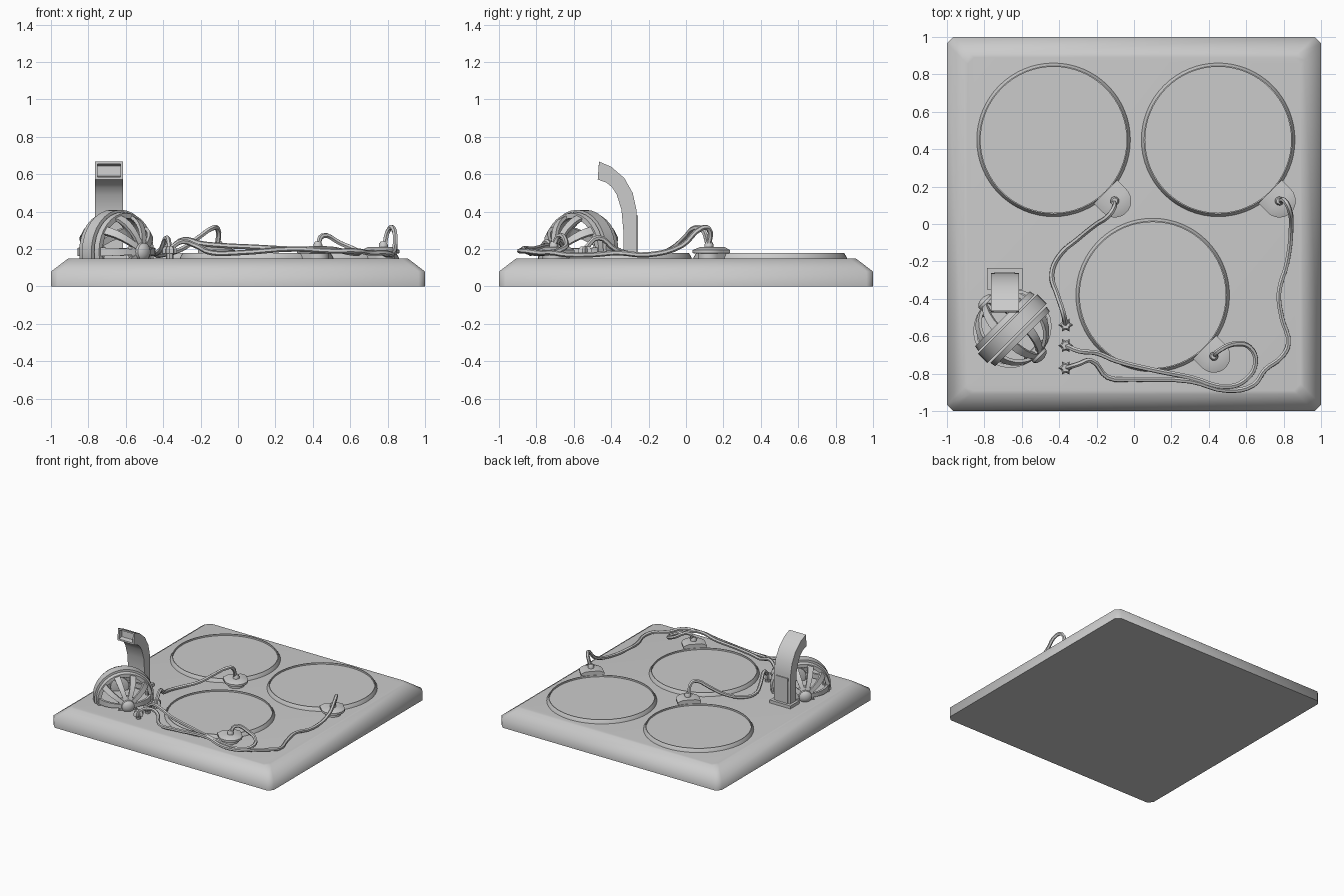
import bpy, bmesh
from math import sin, cos, pi, radians, tau
from mathutils import Matrix, Vector

if "Cube" in bpy.data.objects:
    bpy.data.objects.remove(bpy.data.objects["Cube"])

GREY = bpy.data.materials.new("plain grey")
GREY.use_nodes = True
colour = (0.6, 0.6, 0.6, 1)
GREY.diffuse_color = colour
GREY.node_tree.nodes["Principled BSDF"].inputs["Base Color"].default_value = colour


def loft(bm, sections, caps=True, wrap=False):
    """Skin a row of equal-length closed sections."""
    rings = [[bm.verts.new(p) for p in s] for s in sections]
    pairs = list(zip(rings, rings[1:]))
    if wrap:
        pairs.append((rings[-1], rings[0]))
    for a, b in pairs:
        for i in range(len(a)):
            j = (i + 1) % len(a)
            bm.faces.new((a[i], a[j], b[j], b[i]))
    if caps and not wrap:
        bm.faces.new(rings[0][::-1])
        bm.faces.new(rings[-1])


def circle(r, z, n, teeth=0.0):
    """Ring of points, optionally with alternating teeth."""
    return [((r - teeth * (i % 2)) * cos(tau * i / n),
             (r - teeth * (i % 2)) * sin(tau * i / n), z) for i in range(n)]


def lathe(bm, profile, n, wrap=False):
    loft(bm, [circle(r, z, n) for r, z in profile], wrap=wrap)


def finish(name, bm, matrix=None, clip=None, angle=35):
    if matrix:
        bm.transform(matrix)
    if clip is not None:
        bmesh.ops.bisect_plane(bm, geom=bm.verts[:] + bm.edges[:] + bm.faces[:],
                               plane_co=(0, 0, clip), plane_no=(0, 0, 1), clear_inner=True)
    bmesh.ops.recalc_face_normals(bm, faces=bm.faces[:])
    mesh = bpy.data.meshes.new(name)
    bm.to_mesh(mesh)
    bm.free()
    obj = bpy.data.objects.new(name, mesh)
    bpy.context.collection.objects.link(obj)
    mesh.materials.append(GREY)
    smooth(obj, angle)
    return obj


def smooth(obj, angle):
    bpy.ops.object.select_all(action="DESELECT")
    obj.select_set(True)
    bpy.context.view_layer.objects.active = obj
    bpy.ops.object.shade_smooth_by_angle(angle=radians(angle))


# Base slab with sloping upper border and clipped corners
def slab_ring(s, z, c=0.035):
    return [(s, c - s, z), (s, s - c, z), (s - c, s, z), (c - s, s, z),
            (-s, s - c, z), (-s, c - s, z), (c - s, -s, z), (s - c, -s, z)]


BASE = 0.15
bm = bmesh.new()
loft(bm, [slab_ring(1, 0), slab_ring(1, 0.08), slab_ring(0.91, BASE - 0.002),
          slab_ring(0.89, BASE)])
finish("base_slab", bm, angle=60)

# Three shallow round pads, each with a socket tab on its front left side
PADS = {"back_right": (-0.43, 0.45), "back_left": (0.45, 0.45), "front": (0.1, -0.38)}
for place, (x, y) in PADS.items():
    bm = bmesh.new()
    lathe(bm, [(0.412, BASE - 0.01), (0.41, 0.155), (0.396, 0.178),
               (0.39, 0.178), (0.39, 0.165)], 64)
    finish(place + "_pad", bm, Matrix.Translation((x, y, 0)))

    # Rounded tab: half disc stretched back to the pad rim
    def tab(r, z):
        arc = [(r * cos(a), r * sin(a), z) for a in (pi * i / 14 - pi / 2 for i in range(15))]
        return [(-0.07, -r, z)] + arc + [(-0.07, r, z)]

    bm = bmesh.new()
    loft(bm, [tab(0.06, BASE - 0.01), tab(0.06, 0.175), tab(0.088, 0.178),
              tab(0.088, 0.195), tab(0.05, 0.21)])
    lathe(bm, [(0.024, 0.2), (0.024, 0.225), (0.016, 0.24)], 10)
    spot = Matrix.Translation((x + 0.327, y - 0.327, 0)) @ Matrix.Rotation(-pi / 4, 4, "Z")
    finish(place + "_socket", bm, spot)

# Cables running from the sockets to the plugs
CABLES = {
    "back_right": [(-.11, .12, .21), (-.11, .08, .31), (-.14, .04, .31), (-.2, 0, .27),
                   (-.3, -.08, .2), (-.4, -.17, .17), (-.44, -.27, .17), (-.41, -.38, .2),
                   (-.38, -.47, .26), (-.365, -.54, .2)],
    "back_left": [(.78, .12, .21), (.81, .12, .31), (.83, .08, .31), (.84, -.02, .22),
                  (.82, -.2, .17), (.775, -.37, .18), (.79, -.5, .17), (.825, -.64, .17),
                  (.79, -.71, .18), (.7, -.78, .18), (.64, -.86, .19), (.5, -.89, .19),
                  (.3, -.84, .2), (0, -.83, .18), (-.14, -.82, .18), (-.23, -.73, .22),
                  (-.3, -.75, .24), (-.365, -.77, .2)],
    "front": [(.43, -.71, .21), (.45, -.68, .27), (.55, -.64, .23), (.62, -.66, .2),
              (.65, -.74, .18), (.6, -.83, .18), (.5, -.87, .2), (.3, -.82, .2),
              (.1, -.78, .21), (-.1, -.73, .22), (-.2, -.69, .23), (-.29, -.68, .25),
              (-.365, -.65, .2)],
}
for place, path in CABLES.items():
    curve = bpy.data.curves.new(place + "_cable", "CURVE")
    curve.dimensions = "3D"
    curve.bevel_depth = 0.014
    curve.bevel_resolution = 1
    curve.resolution_u = 4
    curve.use_fill_caps = True
    line = curve.splines.new("BEZIER")
    line.bezier_points.add(len(path) - 1)
    for point, co in zip(line.bezier_points, path):
        point.co = co
        point.handle_left_type = point.handle_right_type = "AUTO"
    curve.materials.append(GREY)
    cable = bpy.data.objects.new(place + "_cable", curve)
    bpy.context.collection.objects.link(cable)
    bpy.ops.object.select_all(action="DESELECT")
    cable.select_set(True)
    bpy.context.view_layer.objects.active = cable
    bpy.ops.object.convert(target="MESH")
    smooth(cable, 50)

    # Toothed plug at the cable's end
    bm = bmesh.new()
    lathe(bm, [(0.02, BASE - 0.01), (0.02, 0.18)], 8)
    loft(bm, [circle(0.04, 0.175, 12, 0.015), circle(0.04, 0.2, 12, 0.015),
              circle(0.024, 0.215, 12, 0.006)])
    finish(place + "_plug", bm, Matrix.Translation((path[-1][0], path[-1][1], 0)))

# Round caged generator lying on a diagonal axle, sunk into the base
TURN = (Matrix.Translation((-0.65, -0.56, 0.185)) @ Matrix.Rotation(-pi / 4, 4, "Z")
        @ Matrix.Rotation(pi / 2, 4, "Y"))
CLIP = 0.1
bm = bmesh.new()
lathe(bm, [(0.19, -0.035), (0.225, -0.035), (0.225, 0.035), (0.19, 0.035)], 32, wrap=True)
finish("generator_band", bm, TURN, CLIP)
for side, name in ((1, "front"), (-1, "back")):
    mirror = TURN @ Matrix.Diagonal((1, 1, side, 1))
    bm = bmesh.new()
    lathe(bm, [(0.18, 0.045), (0.213, 0.045), (0.207, 0.075), (0.18, 0.075)], 32, wrap=True)
    finish(name + "_cage_ring", bm, mirror, CLIP)

    # Curved cage ribs
    bm = bmesh.new()
    for k in range(10):
        spin = Matrix.Rotation(tau * (k + 0.5) / 10, 3, "Z")
        rib = []
        for step in range(6):
            t = radians(12 + 13 * step)
            w = 0.012 + 0.055 * cos(t) * 0.2
            outer, inner = [Vector((r * cos(t), 0, 0.03 + (r - 0.035) * sin(t)))
                            for r in (0.205, 0.187)]
            across = Vector((0, w, 0))
            rib.append([spin @ p for p in (outer - across, outer + across,
                                           inner + across, inner - across)])
        loft(bm, rib)
    finish(name + "_cage_ribs", bm, mirror, CLIP)

    # Hub with collar and domed cap
    bm = bmesh.new()
    lathe(bm, [(0.05, 0.15), (0.07, 0.155), (0.07, 0.185), (0.05, 0.19), (0.048, 0.21),
               (0.036, 0.222), (0.015, 0.23)], 16)
    finish(name + "_hub", bm, mirror, CLIP)

# Rectangular chute that bends over towards the front, with a recessed mouth
OUTER = [(-.262, .15), (-.262, .3), (-.265, .41), (-.285, .5), (-.33, .58), (-.4, .64), (-.465, .668)]
INNER = [(-.335, .15), (-.335, .3), (-.345, .41), (-.37, .49), (-.395, .53), (-.425, .555), (-.472, .572)]
CX, HALF = -0.69, 0.075


def frame(back, front, half):
    return [(CX - half, *back), (CX + half, *back), (CX + half, *front), (CX - half, *front)]


bm = bmesh.new()
sections = [frame(o, i, HALF) for o, i in zip(OUTER, INNER)]
sections.append(frame((-.466, .656), (-.471, .584), HALF - 0.014))
sections.append(frame((-.43, .645), (-.435, .59), HALF - 0.014))
loft(bm, sections)
finish("chute", bm, angle=40)


def box(name, x, y, z):
    bm = bmesh.new()
    loft(bm, [[(x[0], y[0], h), (x[1], y[0], h), (x[1], y[1], h), (x[0], y[1], h)] for h in z])
    return finish(name, bm)


# Chute footing and thin back cover
box("chute_foot", (CX - 0.095, CX + 0.095), (-0.35, -0.235), (0.145, 0.175))
box("chute_back_cover", (CX - 0.055, CX + 0.055), (-0.27, -0.256), (0.17, 0.38))
